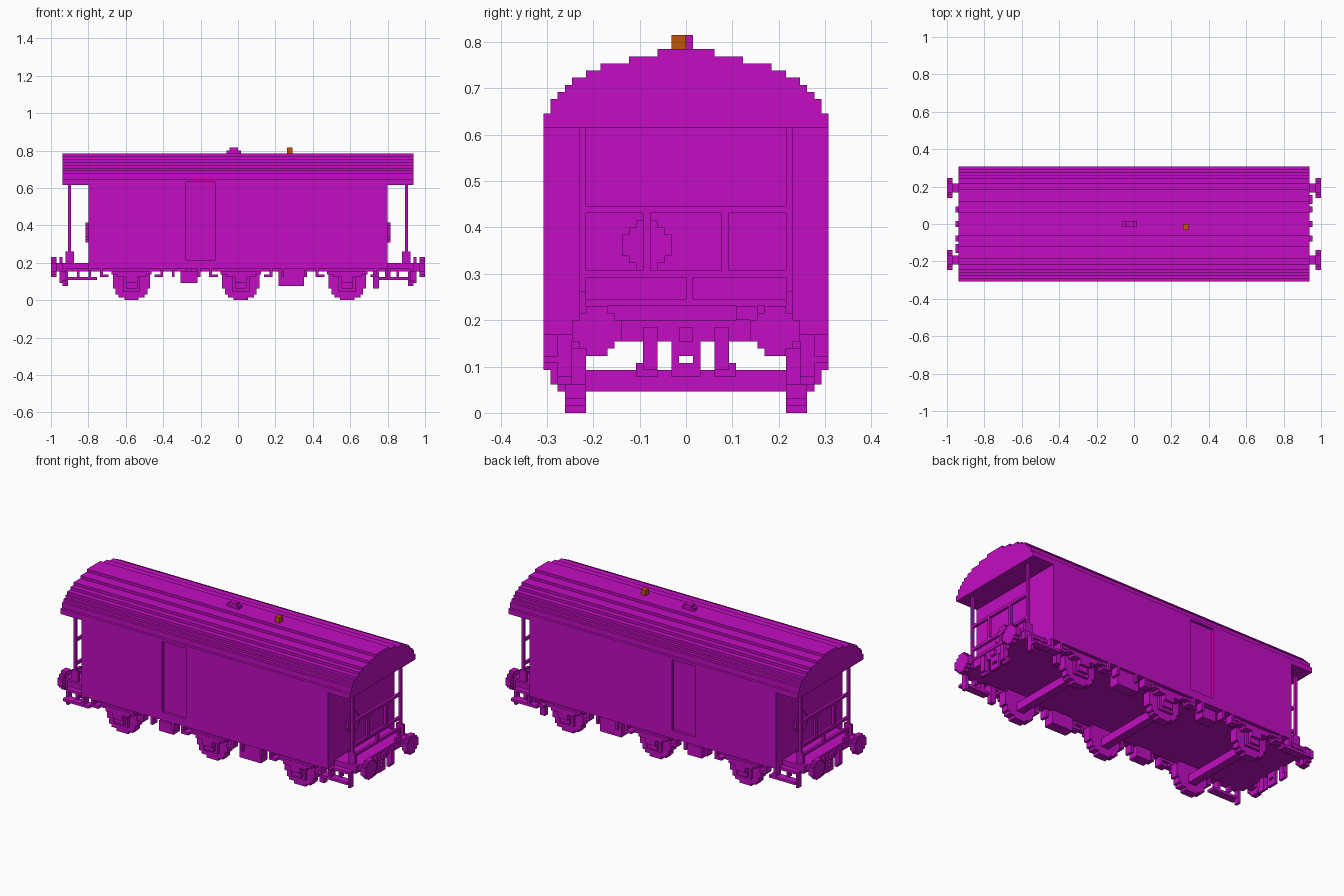
import bpy, bmesh, math

cube = bpy.data.objects.get("Cube")
if cube:
    bpy.data.objects.remove(cube)

U = 1 / 65  # one block


def material(name, rgb):
    m = bpy.data.materials.new(name)
    m.use_nodes = True
    m.diffuse_color = (*rgb, 1)
    m.node_tree.nodes["Principled BSDF"].inputs["Base Color"].default_value = (*rgb, 1)
    return m


MAGENTA = material("magenta", (0.54, 0.004, 0.54))
ORANGE = material("orange", (0.52, 0.09, 0.003))


def finish(name, bm, mat=MAGENTA):
    bmesh.ops.scale(bm, vec=(U, U, U), verts=bm.verts)
    bmesh.ops.recalc_face_normals(bm, faces=bm.faces)
    mesh = bpy.data.meshes.new(name)
    bm.to_mesh(mesh)
    bm.free()
    mesh.materials.append(mat)
    obj = bpy.data.objects.new(name, mesh)
    bpy.context.collection.objects.link(obj)
    return obj


def boxes(name, spans, sx=1, sy=1, dx=0, mat=MAGENTA):
    """Boxes given as (x0, x1, y0, y1, z0, z1), optionally mirrored and shifted."""
    bm = bmesh.new()
    for x0, x1, y0, y1, z0, z1 in spans:
        vs = bmesh.ops.create_cube(bm, size=1)["verts"]
        bmesh.ops.scale(bm, vec=(x1 - x0, y1 - y0, z1 - z0), verts=vs)
        centre = (sx * (x0 + x1) / 2 + dx, sy * (y0 + y1) / 2, (z0 + z1) / 2)
        bmesh.ops.translate(bm, vec=centre, verts=vs)
    return finish(name, bm, mat)


def extrude(name, outline, axis, a, b):
    """Extrude a flat outline along an axis from a to b."""
    place = {"x": lambda u, v: (a, u, v), "y": lambda u, v: (u, a, v),
             "z": lambda u, v: (u, v, a)}[axis]
    bm = bmesh.new()
    face = bm.faces.new([bm.verts.new(place(u, v)) for u, v in outline])
    new = bmesh.ops.extrude_face_region(bm, geom=[face])["geom"]
    step = [(b - a) * (axis == k) for k in "xyz"]
    bmesh.ops.translate(bm, vec=step, verts=[e for e in new if isinstance(e, bmesh.types.BMVert)])
    return finish(name, bm)


def stepped(rows, cu=0, cv=0):
    """Symmetric staircase outline from rows of (half width, bottom, top)."""
    right = []
    for half, lo, hi in rows:
        if right and right[-1][0] == half:
            right[-1] = (half, hi)
        else:
            right += [(half, lo), (half, hi)]
    pts = right + [(-u, v) for u, v in reversed(right)]
    return [(u + cu, v + cv) for u, v in pts]


def disc(r, cu, cv):
    f = r % 1
    rows = []
    for i in range(int(2 * r)):
        mid = i + 0.5 - r
        rows.append((round(math.sqrt(r * r - mid * mid) - f) + f, i - r, i + 1 - r))
    return stepped(rows, cu, cv)


def notched(half_x):
    """Plan outline with a shallow door recess on both long sides."""
    a, b = -18, -8
    return [(-half_x, -20), (a, -20), (a, -19), (b, -19), (b, -20), (half_x, -20),
            (half_x, 20), (b, 20), (b, 19), (a, 19), (a, 20), (-half_x, 20)]


# Body, floor and roof
extrude("body", notched(52), "z", 14, 40)
boxes("body_sill", [(-52, 52, -20, 20, 11, 14)])
boxes("floor_frame", [(-61, 61, -16, 16, 10, 13)])
extrude("roof_rim", notched(61), "z", 40, 41)
tops = [(20, 42), (19, 44), (18, 45), (17, 46), (16, 47), (14, 48), (12, 49), (8, 50), (4, 51)]
lows = [41] + [t for _, t in tops]
extrude("roof", stepped([(h, lo, t) for (h, t), lo in zip(tops, lows)]), "x", -61, 61)
boxes("roof_vent", [(-4, 1, -1, 1, 51, 52), (-3, 0, -1, 1, 52, 53)])
boxes("roof_lamp", [(17, 19, -2, 0, 51, 53)], mat=ORANGE)

for s, end in ((1, "right"), (-1, "left")):
    # Porch posts and railing
    posts = [(58, 59, y, y + 1, 15, 40) for y in (-15, 14)]
    feet = [(57, 60, y, y + 1, 13, 17) for y in (-15, 14)]
    boxes(end + "_porch_posts", posts + feet, sx=s)
    rails = [(58, 59, -14, 14, z, z + 1) for z in (15, 19, 28)]
    bars = [(58, 59, -6, -5, 20, 28), (58, 59, 5, 6, 20, 28), (58, 59, 0, 1, 16, 19),
            (58, 59, -14, -13, 13, 15), (58, 59, 13, 14, 13, 15)]
    boxes(end + "_railing", rails + bars, sx=s)
    extrude(end + "_brake_wheel", disc(3.5, -5.5 * s, 23.5), "x", 52 * s, 53 * s)

    # Coupling hook, chains and hoses
    boxes(end + "_coupling", [(61, 62, -1, 1, 10, 12), (60, 61, -2, -1, 5, 10),
                              (60, 61, 1, 2, 5, 10), (60, 61, -2, 2, 8, 11),
                              (60, 61, -2, 2, 5, 7)], sx=s)
    for t in (1, -1):
        boxes(end + "_hose", [(60, 62, 4, 6, 6, 12), (60, 61, 4, 7, 5, 7)], sx=s, sy=t)
    boxes(end + "_hose_valve", [(61, 62, 7, 10, 13, 15)], sx=s, sy=s)

    for t in (1, -1):
        # Buffers
        extrude(end + "_buffer_head", disc(3.5, 12.5 * t, 11.5), "x", 63 * s, 65 * s)
        boxes(end + "_buffer_stem", [(61, 63, 11, 14, 10, 13)], sx=s, sy=t)
        # Corner steps hung below the floor
        boxes(end + "_step", [(49, 60, 17, 20, 7, 8), (51, 52, 17, 18, 8, 11),
                              (55, 56, 16, 18, 8, 11), (59, 60, 16, 18, 5, 11),
                              (52, 60, 15, 18, 10, 11)], sx=s, sy=t)

# Wheelsets with axle boxes and leaf springs
for cx in (-37, 1, 38):
    boxes("axle", [(-1.5, 1.5, -15, 15, 3, 6)], dx=cx)
    for t in (1, -1):
        extrude("wheel", disc(6.5, cx, 6.5), "y", 14 * t, 17 * t)
        boxes("axle_box", [(-3, 3, 17, 18, 3, 11), (-2, 2, 18, 19, 4, 10),
                           (-2, 2, 19, 20, 6, 9)], sy=t, dx=cx)
        leaves = [(-10, 10, 17, 19, 10, 11), (-7, 7, 17, 20, 9, 10), (-5, 5, 17, 20, 8, 9)]
        hangers = [(a, a + 3, 17, 20, 8, 9) for a in (-11, 8)]
        links = [(a, a + 1, 17, 20, 8, 11) for a in (-11, 10, -15, 14)]
        boxes("leaf_spring", leaves + hangers + links, sy=t, dx=cx)

# Equipment under the floor
for t in (1, -1):
    boxes("battery_box", [(14, 23, 15, 19, 5, 11)], sy=t)
    boxes("small_box", [(-20, -14, 15, 19, 6, 10), (-18, -16, 16, 18, 10, 11)], sy=t)
    boxes("brake_hanger", [(47, 49, 16, 18, 4, 11)], sy=t)
